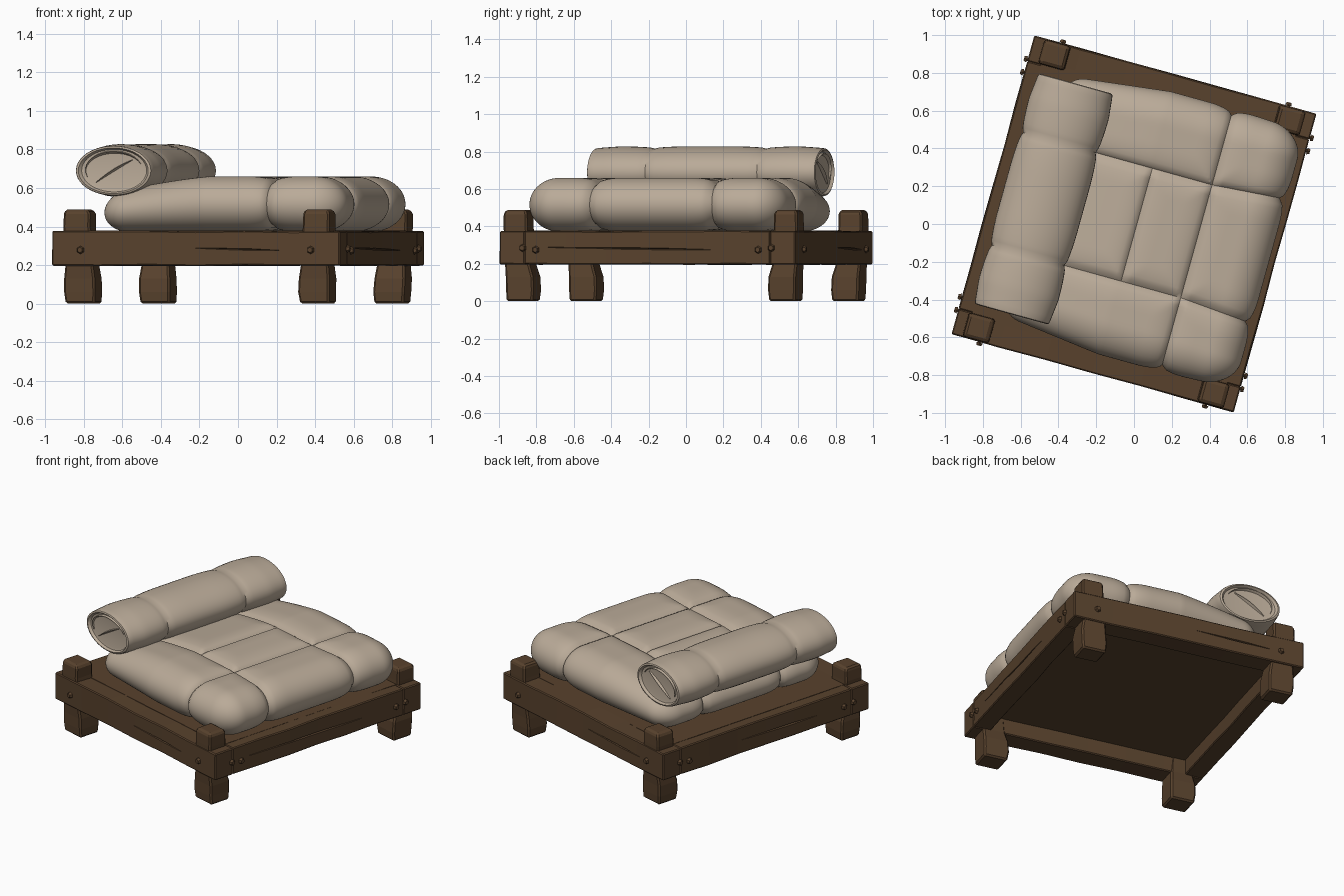
import bpy, bmesh, math, random
from mathutils import Vector, Matrix

if "Cube" in bpy.data.objects:
    bpy.data.objects.remove(bpy.data.objects["Cube"])

random.seed(4)
TURN = math.radians(-15.5)          # whole bed is turned on its base


def material(name, rgb):
    m = bpy.data.materials.new(name)
    m.diffuse_color = (*rgb, 1)
    m.use_nodes = True
    m.node_tree.nodes["Principled BSDF"].inputs["Base Color"].default_value = m.diffuse_color
    return m


WOOD = material("dark_wood", (0.098, 0.054, 0.026))
CLOTH = material("beige_cloth", (0.49, 0.405, 0.315))


def finish(name, bm, mat, smooth=None):
    bmesh.ops.recalc_face_normals(bm, faces=bm.faces)
    me = bpy.data.meshes.new(name)
    bm.to_mesh(me)
    bm.free()
    me.materials.append(mat)
    ob = bpy.data.objects.new(name, me)
    ob.rotation_euler.z = TURN
    bpy.context.collection.objects.link(ob)
    if smooth:
        bpy.ops.object.select_all(action='DESELECT')
        ob.select_set(True)
        bpy.context.view_layer.objects.active = ob
        bpy.ops.object.shade_smooth_by_angle(angle=math.radians(smooth))
    return ob


def loft(bm, rings):
    """Skin closed rings of points and cap both ends."""
    loops = [[bm.verts.new(p) for p in r] for r in rings]
    n = len(loops[0])
    for a, b in zip(loops, loops[1:]):
        for i in range(n):
            j = (i + 1) % n
            bm.faces.new((a[i], a[j], b[j], b[i]))
    bm.faces.new(loops[0])
    bm.faces.new(loops[-1])


def bevel(ob, width):
    m = ob.modifiers.new("worn_edges", 'BEVEL')
    m.width, m.segments = width, 1
    m.limit_method, m.angle_limit = 'ANGLE', math.radians(40)


def box(lo, hi):
    bm = bmesh.new()
    bmesh.ops.create_cube(bm, size=1)
    lo, hi = Vector(lo), Vector(hi)
    for v in bm.verts:
        v.co = (lo + hi) / 2 + v.co * (hi - lo)
    return bm


# --- Rails: hewn beams with a long split in the outer face
def rail(name, length, thick, outer, angle, split_at, split_len):
    rot = Matrix.Rotation(angle, 3, 'Z')
    jit = lambda s: random.uniform(-s, s)
    rings = []
    for k in range(7):
        x = (k / 6 - 0.5) * length
        s = 0.001 if k in (0, 6) else 0.003
        rings.append([rot @ Vector((x, y + jit(s), z + jit(s))) for y, z in
                      ((-outer, 0.197), (-outer + thick, 0.197),
                       (-outer + thick, 0.376), (-outer, 0.376))])
    bm = bmesh.new()
    loft(bm, rings)
    ob = finish(name, bm, WOOD)
    bevel(ob, 0.006)
    cut = bmesh.new()
    loft(cut, [[rot @ Vector((split_at + f * split_len / 2, -outer + a * w * 2.2,
                              0.282 - 0.006 * f + b * w))
                for a, b in ((-1, 0), (0, -1), (1, 0), (0, 1))]
               for f, w in ((-1, .001), (-.4, .004), (.3, .006), (1, .001))])
    cutter = finish(name + "_split_cutter", cut, WOOD)
    cutter.hide_render = True
    cutter.hide_viewport = True
    m = ob.modifiers.new("split", 'BOOLEAN')
    m.operation, m.object, m.solver = 'DIFFERENCE', cutter, 'EXACT'


rail("front_rail", 1.55, 0.14, 0.82, 0, 0.22, 0.46)
rail("back_rail", 1.55, 0.14, 0.82, math.pi, 0.3, 0.5)
rail("right_rail", 1.362, 0.12, 0.775, math.pi / 2, -0.1, 0.9)
rail("left_rail", 1.362, 0.12, 0.775, -math.pi / 2, 0.1, 0.6)

# --- Deck board inside the rails
finish("deck", box((-0.70, -0.70, 0.30), (0.70, 0.70, 0.378)), WOOD)

# --- Corner posts (feet set slightly inward) and the pegs holding the joints
POST = ((0, .074, .632, .728), (.06, .079, .631, .727), (.13, .078, .632, .729),
        (.2, .070, .635, .742), (.4, .068, .645, .75), (.465, .067, .645, .75),
        (.488, .058, .645, .75))
for sx, side in ((-1, "left"), (1, "right")):
    for sy, end in ((-1, "front"), (1, "back")):
        bm = bmesh.new()
        rings = []
        for z, h, cx, cy in POST:
            tilt = random.uniform(-0.003, 0.003)
            rings.append([(sx * cx + a * h * 1.06 + tilt, sy * cy + b * h * 0.97, z)
                          for a, b in ((-1, -1), (1, -1), (1, 1), (-1, 1))])
        loft(bm, rings)
        bevel(finish(f"{end}_{side}_post", bm, WOOD), 0.01)

        bm = bmesh.new()
        spots = [(Vector((sx * .62, sy * .82, .278)), Vector((0, sy, 0))),
                 (Vector((sx * .775, sy * .69, .285)), Vector((sx, 0, 0))),
                 (Vector((sx * .775, sy * .617, .275)), Vector((sx, 0, 0)))]
        for p, d in spots:
            q = d.to_track_quat('Z', 'Y').to_matrix().to_4x4()
            bmesh.ops.create_cone(bm, cap_ends=True, segments=6, radius1=0.011, radius2=0.011,
                                  depth=0.03, matrix=Matrix.Translation(p) @ q)
            bmesh.ops.create_cone(bm, cap_ends=True, segments=6, radius1=0.021, radius2=0.014,
                                  depth=0.016, matrix=Matrix.Translation(p + d * 0.012) @ q)
        finish(f"{end}_{side}_pegs", bm, WOOD)


# --- Mattress: rounded box quilted by seams
def groove(d, width):
    t = 1 - min(d / width, 1)
    return 1 - math.sqrt(1 - t * t)


LO, HI = Vector((-0.575, -0.715, 0)), Vector((0.742, 0.728, 0))
R, RHEAD, RZ, ROW, COL, MID = 0.18, 0.125, 0.144, 0.31, 0.343, 0.015
mid, half = (LO + HI) / 2, (HI - LO) / 2
CUTS = 63
bm = bmesh.new()
bmesh.ops.create_cube(bm, size=2)
bmesh.ops.subdivide_edges(bm, edges=bm.edges[:], cuts=CUTS, use_grid_fill=True)
for v in bm.verts:
    p = Vector((v.co.x * half.x, v.co.y * half.y, v.co.z * RZ))
    core = Vector((max(-half.x + RHEAD, min(half.x - R, p.x)),
                   max(-half.y + R, min(half.y - R, p.y)), 0))
    rx = RHEAD if p.x < 0 else R
    # snap grid lines onto the seams
    sp = half / (CUTS + 1) * 1.005
    for s in (COL - mid.x, MID - mid.x):
        if abs(core.x - s) < sp.x:
            p.x = core.x = s
    for s in (ROW - mid.y, -ROW - mid.y):
        if abs(core.y - s) < sp.y:
            p.y = core.y = s
    n = Vector(((p.x - core.x) / rx, (p.y - core.y) / R, p.z / RZ)).normalized()
    q = mid + core + Vector((n.x * rx, n.y * R, n.z * RZ))
    dip = max(groove(abs(q.x - COL), 0.13), groove(abs(abs(q.y) - ROW), 0.13))
    if abs(q.y) < ROW:
        dip = max(dip, 0.85 * groove(abs(q.x - MID), 0.12))
    q -= n * dip * 0.036
    # thinner and narrower toward the head end
    t = max(0, min(1, -q.x / 0.57))
    q.z = 0.372 + (q.z + RZ) * (1 - 0.31 * t ** 1.3)
    if abs(q.y) > ROW:
        q.y = math.copysign(ROW + (abs(q.y) - ROW) * (1 - 0.17 * t), q.y)
    # cross seams spread apart toward the foot end
    s = max(0, min(1, (q.x - COL) / 0.38))
    q.y += 0.03 * s * math.sin(math.pi * q.y / (2 * ROW))
    v.co = q
finish("mattress", bm, CLOTH, 35)

# --- Bolster: rolled bedding, three bulges, shallow ends
stations = [(-0.615, .70), (-0.618, .80), (-0.634, .86), (-0.630, .92)]
for k in range(49):
    y = -0.618 + 1.236 * k / 48
    if k in (12, 36):
        y = math.copysign(0.31, y)
    r = 1.0 - 0.09 * groove(abs(abs(y) - 0.31), 0.2) - 0.06 * max(0, abs(y) - 0.5) / 0.118
    stations.append((y, r))
stations += [(-y, r) for y, r in reversed(stations[:4])]
AX, AZ, CX, CZ = 0.219, 0.138, -0.496, 0.690


def section(y, r, n=40):
    return [(CX + AX * r * math.cos(a), y, CZ + AZ * r * math.sin(a))
            for a in (2 * math.pi * i / n for i in range(n))]


bm = bmesh.new()
loft(bm, [section(y, r) for y, r in stations])
finish("bolster", bm, CLOTH, 35)

# --- Folded cloth showing in both ends of the bolster: an arc and a slanted crease
for s, end in ((-1, "front"), (1, "back")):
    bm = bmesh.new()
    arc = [(0.70 * math.cos(a), 0.70 * math.sin(a))
           for a in (math.radians(20 + 180 * k / 14) for k in range(15))]
    crease = [(-0.45 + 0.9 * f, -0.45 + 0.85 * f + 0.2 * f * (1 - f)) for f in
              (k / 8 for k in range(9))]
    for path in (arc, crease):
        rings = []
        for k, (u, w) in enumerate(path):
            e = 0.055 * math.sin(math.pi * (k + 0.5) / len(path)) + 0.01
            x, z = CX + AX * u, CZ + AZ * w
            rings.append([(x, s * .611, z - AZ * e), (x, s * .611, z + AZ * e),
                          (x, s * (.617 + .25 * e), z + AZ * e * .3)])
        loft(bm, rings)
    finish(f"{end}_bolster_fold", bm, CLOTH, 35)
